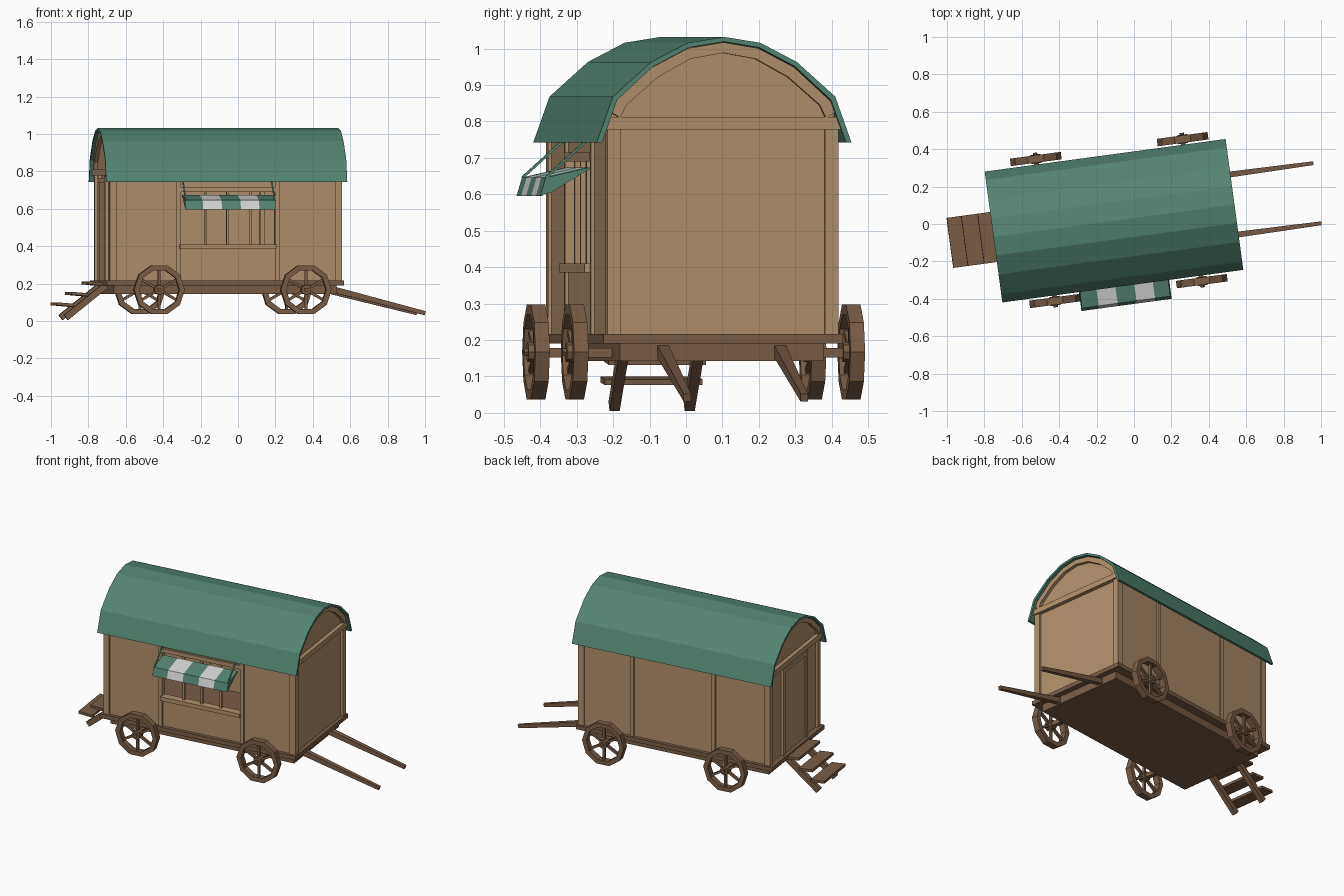
import bpy, bmesh, math
from mathutils import Matrix, Vector

if "Cube" in bpy.data.objects:
    bpy.data.objects.remove(bpy.data.objects["Cube"], do_unlink=True)

# The whole wagon stands slightly turned
PLACE = Matrix.Translation((-0.107, 0.0175, 0)) @ Matrix.Rotation(math.radians(7.7), 4, 'Z')


def material(name, rgb):
    lin = [(c / 255 / 12.92) if c < 11 else ((c / 255 + 0.055) / 1.055) ** 2.4 for c in rgb]
    m = bpy.data.materials.new(name)
    m.use_nodes = True
    m.diffuse_color = (*lin, 1)
    m.node_tree.nodes["Principled BSDF"].inputs["Base Color"].default_value = (*lin, 1)
    return m


TAN = material("tan_wood", (177, 144, 109))
BROWN = material("brown_wood", (122, 93, 71))
GREEN = material("green_canvas", (84, 132, 114))
WHITE = material("white_canvas", (212, 212, 212))


def finish(name, bm, *mats):
    bmesh.ops.recalc_face_normals(bm, faces=bm.faces)
    bm.transform(PLACE)
    me = bpy.data.meshes.new(name)
    bm.to_mesh(me)
    bm.free()
    for m in mats:
        me.materials.append(m)
    ob = bpy.data.objects.new(name, me)
    bpy.context.collection.objects.link(ob)
    return ob


def add_prism(bm, a, b):
    """Join two matching rings into a closed solid."""
    ra, rb = [bm.verts.new(p) for p in a], [bm.verts.new(p) for p in b]
    n = len(ra)
    faces = [bm.faces.new(ra), bm.faces.new(rb[::-1])]
    for i in range(n):
        j = (i + 1) % n
        faces.append(bm.faces.new((ra[i], rb[i], rb[j], ra[j])))
    return faces


def box(name, x, y, z, mat):
    bm = bmesh.new()
    ring = [(x[0], y[0]), (x[1], y[0]), (x[1], y[1]), (x[0], y[1])]
    add_prism(bm, [(*p, z[0]) for p in ring], [(*p, z[1]) for p in ring])
    return finish(name, bm, mat)


def add_bar(bm, p, q, w, h, taper=1.0):
    p, q = Vector(p), Vector(q)
    d = (q - p).normalized()
    side = Vector((0, 1, 0)) if abs(d.y) < 0.5 else Vector((1, 0, 0))
    up = d.cross(side).normalized()
    side = up.cross(d)
    rings = [[c + side * sx * w / 2 * k + up * sz * h / 2 * k
              for sx, sz in ((-1, -1), (1, -1), (1, 1), (-1, 1))] for c, k in ((p, 1), (q, taper))]
    add_prism(bm, *rings)


def bar(name, p, q, w, h, mat, taper=1.0):
    bm = bmesh.new()
    add_bar(bm, p, q, w, h, taper)
    return finish(name, bm, mat)


def slab(name, pts, x0, x1, mat):
    """Extrude a (y, z) outline along the wagon."""
    bm = bmesh.new()
    add_prism(bm, [(x0, *p) for p in pts], [(x1, *p) for p in pts])
    return finish(name, bm, mat)


def arch(half):
    return [(-y, z) for y, z in half] + [(y, z) for y, z in half[-2::-1]]


L, W = 0.625, 0.32

# Roof shell
outer = arch([(0.353, 0.742), (0.308, 0.868), (0.202, 0.963), (0.10, 1.016), (0, 1.032)])
inner = arch([(0.338, 0.742), (0.296, 0.859), (0.196, 0.951), (0.097, 1.003), (0, 1.019)])
bm = bmesh.new()
for i in range(len(outer) - 1):
    quad = [outer[i], outer[i + 1], inner[i + 1], inner[i]]
    add_prism(bm, [(-0.65, *p) for p in quad], [(0.65, *p) for p in quad])
bmesh.ops.remove_doubles(bm, verts=bm.verts, dist=0.0001)
# drop the hidden faces between neighbouring segments
seams = [f for f in bm.faces if all(len(e.link_faces) > 2 for e in f.edges if abs(e.verts[0].co.x - e.verts[1].co.x) > 1)
         and abs(f.normal.x) < 0.5 and f.calc_area() < 0.03]
bmesh.ops.delete(bm, geom=seams, context='FACES_ONLY')
finish("roof", bm, GREEN)

# End walls with arched trim, cross beam
gable = arch([(0.31, 0.825), (0.296, 0.857), (0.196, 0.949), (0.097, 1.001), (0, 1.017)])
trim_in = arch([(0.285, 0.81), (0.268, 0.845), (0.18, 0.922), (0.09, 0.972), (0, 0.988)])
for s, end in ((1, "front_end"), (-1, "door_end")):
    slab(end + "_wall", [(-0.31, 0.21)] + gable + [(0.31, 0.21)], s * 0.595, s * 0.612, TAN)
    bm = bmesh.new()
    for i in range(len(gable) - 1):
        q = [gable[i], gable[i + 1], trim_in[i + 1], trim_in[i]]
        add_prism(bm, [(s * 0.6, *p) for p in q], [(s * 0.632, *p) for p in q])
    finish(end + "_arch_trim", bm, TAN)
    box(end + "_beam", sorted((s * 0.6, s * 0.636)), (-W - 0.005, W + 0.005), (0.778, 0.812), TAN)

# Door at the step end
box("door", (-0.622, -0.605), (-0.13, 0.13), (0.215, 0.74), TAN)
for s in (-1, 1):
    box("door_post", (-0.63, -0.6), sorted((s * 0.13, s * 0.155)), (0.215, 0.78), TAN)
box("door_lintel", (-0.63, -0.6), (-0.13, 0.13), (0.74, 0.765), TAN)

# Side walls, the serving side being open between its posts
box("back_wall", (-0.6, 0.6), (0.295, 0.31), (0.21, 0.83), TAN)
box("front_wall_door_side", (-0.6, -0.255), (-0.31, -0.295), (0.21, 0.83), TAN)
box("front_wall_shaft_side", (0.275, 0.6), (-0.31, -0.295), (0.21, 0.83), TAN)
box("front_wall_below_window", (-0.255, 0.275), (-0.31, -0.295), (0.21, 0.4), TAN)
box("front_wall_above_window", (-0.255, 0.275), (-0.31, -0.295), (0.7, 0.83), TAN)
box("window_sill", (-0.25, 0.27), (-0.335, -0.285), (0.385, 0.41), TAN)
box("window_header", (-0.25, 0.27), (-0.322, -0.285), (0.69, 0.715), TAN)
for x in (-0.107, 0.01, 0.135):
    box("window_bar", (x - 0.006, x + 0.006), (-0.312, -0.298), (0.4, 0.7), TAN)

# Wall posts
for s in (-1, 1):
    for x in (-L + 0.017, -0.255, 0.277, L - 0.017):
        hw = 0.019 if abs(x) > 0.5 else 0.012
        box("wall_post", (x - hw, x + hw), sorted((s * 0.283, s * W)), (0.21, 0.81), TAN)

# Floor and chassis
box("floor", (-0.645, 0.635), (-0.332, 0.332), (0.19, 0.216), BROWN)
box("chassis", (-0.6, 0.6), (-0.282, 0.282), (0.143, 0.19), BROWN)


# Wheels and axles
def wheel(x, y):
    bm = bmesh.new()
    n = 10

    def ring(r, dy, count=n):
        return [(x + r * math.cos(2 * math.pi * i / count), y + dy,
                 0.167 + r * math.sin(2 * math.pi * i / count)) for i in range(count)]
    loops = [[bm.verts.new(p) for p in ring(r, dy)]
             for r, dy in ((0.137, -0.02), (0.137, 0.02), (0.108, 0.02), (0.108, -0.02))]
    for k in range(4):
        a, b = loops[k], loops[(k + 1) % 4]
        for i in range(n):
            j = (i + 1) % n
            bm.faces.new((a[i], a[j], b[j], b[i]))
    for i in range(6):
        t = math.pi * (i / 3 + 1 / 6)
        d = Vector((math.cos(t), 0, math.sin(t)))
        c = Vector((x, y, 0.167))
        add_bar(bm, c + d * 0.015, c + d * 0.112, 0.016, 0.014)
    add_prism(bm, ring(0.027, -0.024, 8), ring(0.027, 0.024, 8))
    add_prism(bm, ring(0.012, -0.034, 6), ring(0.012, 0.034, 6))
    finish("wheel", bm, BROWN)


for x in (-0.37, 0.422):
    bar("axle", (x, -0.37, 0.165), (x, 0.37, 0.165), 0.026, 0.026, BROWN)
    for y in (-0.383, 0.383):
        wheel(x, y)

# Pulling shafts and step stringers
for s in (-1, 1):
    bar("shaft", (0.56, s * 0.162, 0.178), (1.095, s * 0.162, 0.042), 0.033, 0.034, BROWN, 0.62)
    bar("step_stringer", (-0.835, s * 0.104, 0.018), (-0.62, s * 0.104, 0.19), 0.028, 0.034, BROWN)

# Step treads
for x, z in ((-0.84, 0.088), (-0.762, 0.144), (-0.674, 0.2)):
    bar("step_tread", (x - 0.045, 0, z + 0.004), (x + 0.045, 0, z - 0.004), 0.27, 0.016, BROWN)

# Striped awning: sloped top plus hanging valance
bm = bmesh.new()
edges = [-0.237, -0.142, -0.04, 0.062, 0.162, 0.25]
section = [(-0.318, 0.674), (-0.44, 0.646), (-0.455, 0.596),
           (-0.449, 0.595), (-0.435, 0.640), (-0.318, 0.667)]
for i in range(5):
    x0, x1 = edges[i], edges[i + 1]
    for f in add_prism(bm, [(x0, *p) for p in section], [(x1, *p) for p in section]):
        f.material_index = i % 2
finish("awning", bm, GREEN, WHITE)
for x in (-0.233, 0.246):
    bar("awning_stay", (x, -0.44, 0.645), (x, -0.318, 0.755), 0.007, 0.007, GREEN)
    bm = bmesh.new()
    cheek = [(-0.318, 0.67), (-0.44, 0.642), (-0.452, 0.598), (-0.425, 0.605)]
    add_prism(bm, [(x - 0.003, *p) for p in cheek], [(x + 0.003, *p) for p in cheek])
    finish("awning_cheek", bm, GREEN)
